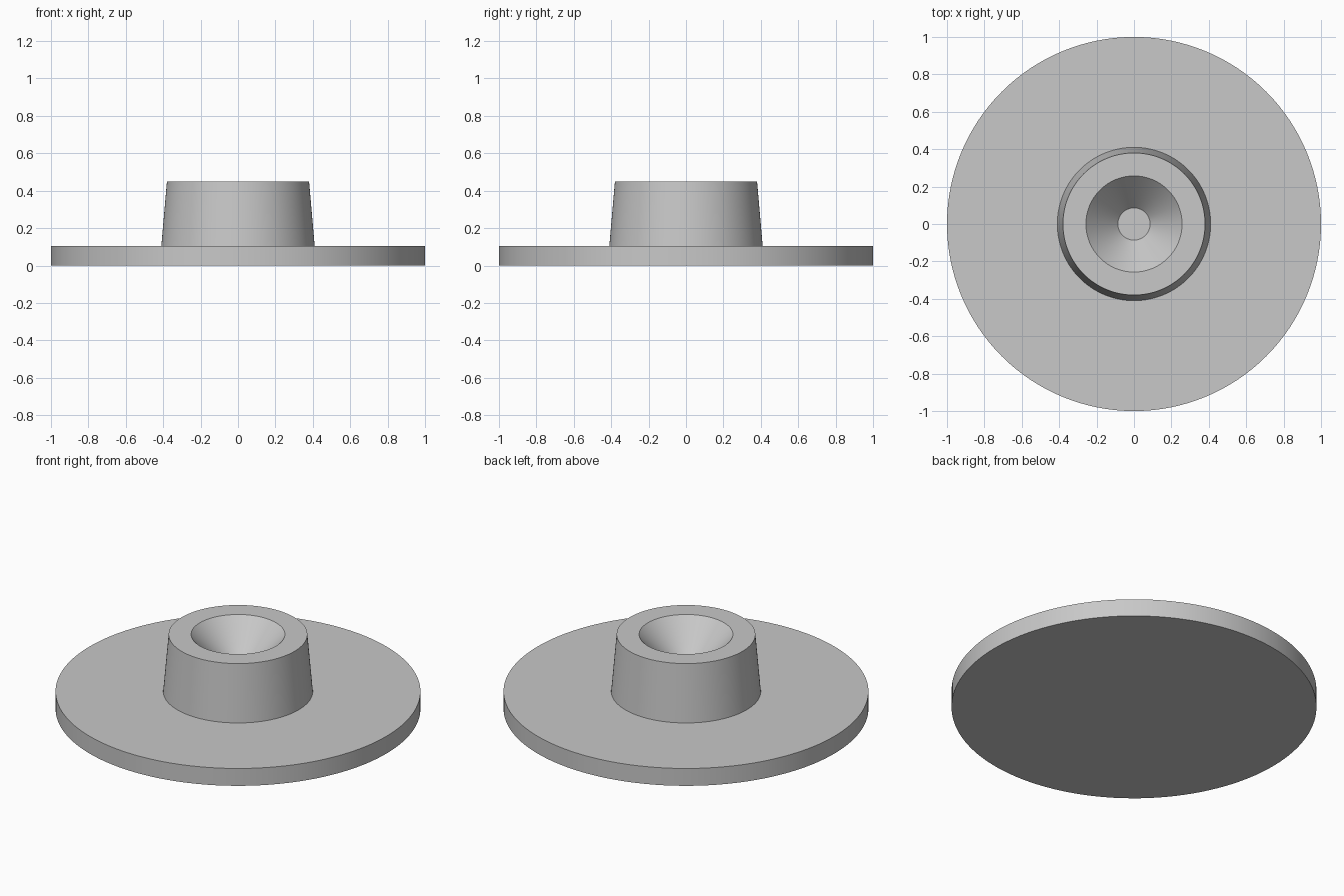
import bpy
import bmesh
import math

SEGMENTS = 128

cube = bpy.data.objects.get("Cube")
if cube:
    bpy.data.objects.remove(cube, do_unlink=True)

grey = bpy.data.materials.new("light grey")
grey.use_nodes = True
colour = (0.58, 0.58, 0.58, 1)
grey.diffuse_color = colour
grey.node_tree.nodes["Principled BSDF"].inputs["Base Color"].default_value = colour


def lathe(name, profile):
    """Turn a (radius, height) profile around z; it starts and ends on the axis."""
    bm = bmesh.new()
    points = [bm.verts.new((r, 0, z)) for r, z in profile]
    edges = [bm.edges.new(pair) for pair in zip(points, points[1:])]
    bmesh.ops.spin(bm, geom=points + edges, cent=(0, 0, 0), axis=(0, 0, 1),
                   angle=math.tau, steps=SEGMENTS, use_merge=True)
    bmesh.ops.remove_doubles(bm, verts=bm.verts, dist=1e-5)
    bmesh.ops.recalc_face_normals(bm, faces=bm.faces)
    mesh = bpy.data.meshes.new(name)
    bm.to_mesh(mesh)
    bm.free()
    mesh.materials.append(grey)
    obj = bpy.data.objects.new(name, mesh)
    bpy.context.collection.objects.link(obj)
    bpy.ops.object.select_all(action="DESELECT")
    obj.select_set(True)
    bpy.context.view_layer.objects.active = obj
    bpy.ops.object.shade_smooth_by_angle(angle=math.radians(30))
    return obj


# Round plate, tapered hub and conical recess with a small flat floor
lathe("flanged_hub", [
    (0, 0), (1, 0), (1, 0.105),
    (0.41, 0.105), (0.38, 0.45),
    (0.257, 0.45), (0.086, 0.27), (0, 0.27),
])
